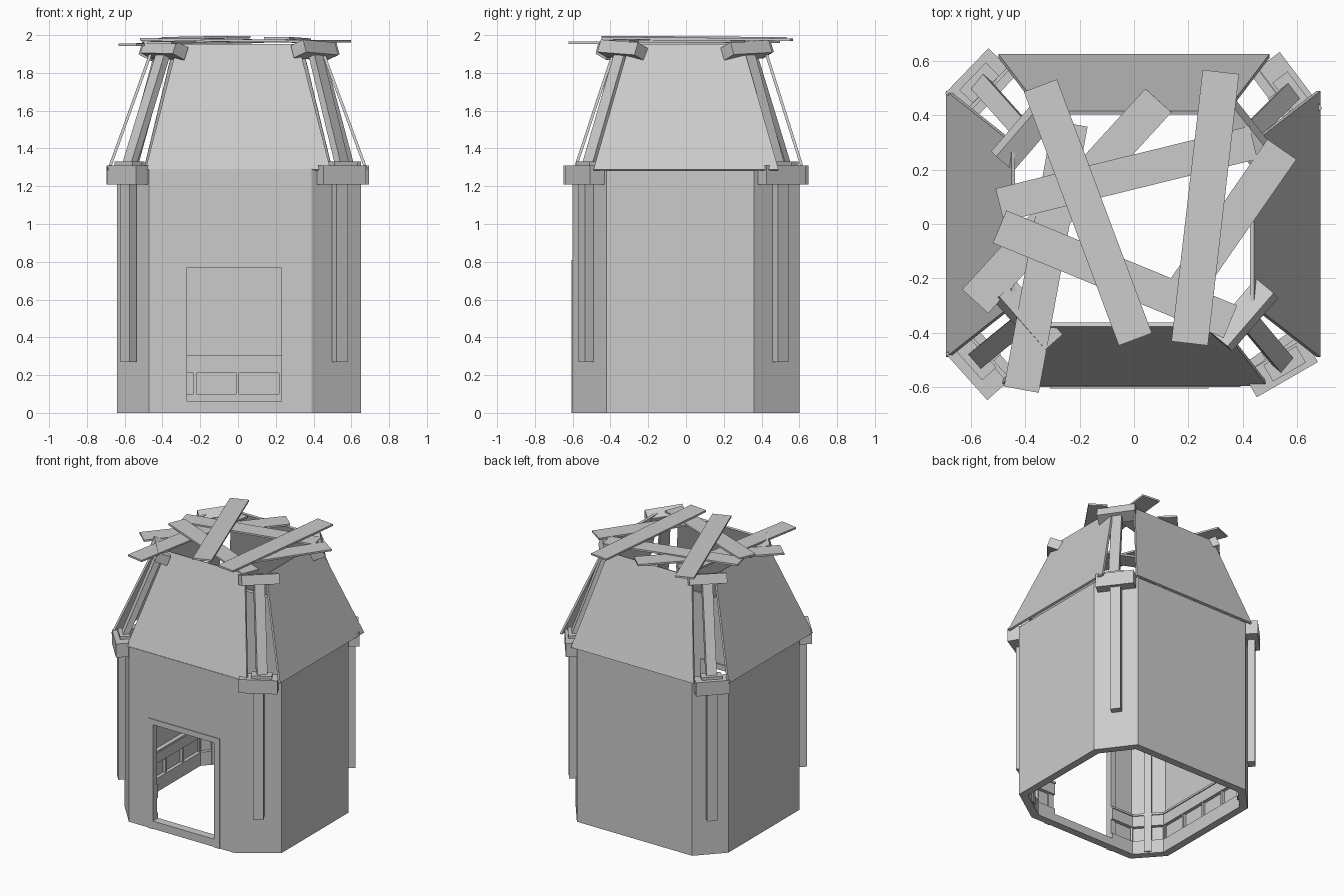
import bpy, bmesh
from math import radians, cos, sin, atan2
from mathutils import Vector, Matrix

if "Cube" in bpy.data.objects:
    bpy.data.objects.remove(bpy.data.objects["Cube"])


def make(name, bm):
    bmesh.ops.recalc_face_normals(bm, faces=bm.faces)
    me = bpy.data.meshes.new(name)
    bm.to_mesh(me)
    bm.free()
    ob = bpy.data.objects.new(name, me)
    bpy.context.collection.objects.link(ob)
    return ob


def box(name, size, loc, yaw=0.0, rot=None):
    r = rot.to_4x4() if rot else Matrix.Rotation(yaw, 4, 'Z')
    bm = bmesh.new()
    bmesh.ops.create_cube(bm, size=1, matrix=Matrix.Translation(loc) @ r @ Matrix.Diagonal((*size, 1)))
    return make(name, bm)


def inset(poly, d):
    """Offset a counter-clockwise polygon inward by d."""
    out = []
    for i, p in enumerate(poly):
        a = (p - poly[i - 1]).normalized()
        b = (poly[(i + 1) % len(poly)] - p).normalized()
        na, nb = Vector((-a.y, a.x)), Vector((-b.y, b.x))
        out.append(p + (na + nb) * (d / (1 + na.dot(nb))))
    return out


def ring(name, poly, d0, d1, z0, z1):
    """Closed wall band between two insets of the plan."""
    bm = bmesh.new()
    loops = []
    for d, z in ((d0, z0), (d0, z1), (d1, z1), (d1, z0)):
        loops.append([bm.verts.new((p.x, p.y, z)) for p in inset(poly, d)])
    n = len(poly)
    for k in range(4):
        a, b = loops[k], loops[(k + 1) % 4]
        for i in range(n):
            j = (i + 1) % n
            bm.faces.new((a[i], a[j], b[j], b[i]))
    return make(name, bm)


# plan of the tower, counter-clockwise from the front wall
plan = [Vector(p) for p in ((-.47, -.60), (.39, -.60), (.65, -.42), (.65, .36),
                            (.47, .60), (-.47, .60), (-.64, .42), (-.64, -.41))]

# walls and inner skirting, cut by the doorway
cutter = box("door_cutter", (.50, .30, .71), (-.02, -.60, .415))
cutter.hide_render = True
cutter.hide_viewport = False
cutter.display_type = 'WIRE'
bands = [ring("tower_wall", plan, 0, .03, 0, 1.29),
         ring("inner_lower_rail", plan, .028, .055, .0, .10),
         ring("inner_upper_rail", plan, .028, .055, .21, .29),
         ring("inner_rail_cap", plan, .028, .062, .29, .305)]
for ob in bands:
    m = ob.modifiers.new("doorway", 'BOOLEAN')
    m.operation = 'DIFFERENCE'
    m.object = cutter
    m.solver = 'EXACT'

# skirting stiles between the rails
inner = inset(plan, .038)
for i in range(1, 8):
    a, b = inner[i], inner[(i + 1) % 8]
    n = 4 if (b - a).length > .5 else 1
    yaw = atan2(b.y - a.y, b.x - a.x)
    for k in range(n + 1):
        p = a.lerp(b, k / n)
        box("inner_stile", (.015, .022, .12), (p.x, p.y, .155), yaw)

# door frame
box("door_jamb_left", (.04, .045, .81), (-.29, -.583, .405))
box("door_jamb_right", (.045, .045, .81), (.2525, -.583, .405))
box("door_lintel", (.50, .045, .04), (-.02, -.583, .79))
box("door_threshold", (.50, .045, .055), (-.02, -.583, .0325))

# corner posts, caps and leaning struts: cap xy, tangent angle, half length, strut foot, strut top
corners = [
    ((.54, -.53), 30, .13, (.555, -.515), (.405, -.335)),
    ((.575, .50), 127, .13, (.58, .485), (.415, .32)),
    ((-.58, .53), 226, .115, (-.57, .52), (-.40, .33)),
    ((-.58, -.53), -48, .115, (-.58, -.50), (-.39, -.345)),
]
for i, (c, deg, h, foot, top) in enumerate(corners):
    t = radians(deg)
    box("corner_post", (.07, .05, .95), (*c, .745), t)
    box("corner_cap", (2 * h, .10, .10), (*c, 1.26), t)
    box("strut_foot", (.14, .07, .03), (*foot, 1.315), t)
    mid = (plan[(2 * i + 1) % 8] + plan[(2 * i + 2) % 8]) / 2
    p = mid - Vector((sin(t), -cos(t))) * .045
    box("inner_post", (.05, .04, 1.27), (p.x, p.y, .645), t)
    lo, hi = Vector((*foot, 1.30)), Vector((*top, 1.92))
    zax = (hi - lo).normalized()
    out = Vector((top[0], top[1], 0)).normalized()
    xax = Vector((-out.y, out.x, 0))
    xax = (xax - zax * xax.dot(zax)).normalized()
    rot = Matrix((xax, zax.cross(xax), zax)).transposed()
    box("roof_strut", (.07, .04, (hi - lo).length), (lo + hi) / 2, rot=rot)
    box("strut_head", (.26, .09, .07), hi, rot=rot)

# leaning roof panels: outward angle, base distance, top distance, base and top half width
for name, deg, d0, d1, w0, w1 in (("front_roof_panel", -90, .59, .37, .49, .32),
                                  ("right_roof_panel", 0, .68, .435, .49, .30),
                                  ("back_roof_panel", 90, .62, .41, .50, .34),
                                  ("left_roof_panel", 180, .685, .445, .49, .30)):
    bm = bmesh.new()
    r = Matrix.Rotation(radians(deg), 3, 'Z')
    quad = ((d0, -w0, 1.285), (d0, w0, 1.285), (d1, w1, 1.95), (d1, -w1, 1.95))
    bm.faces.new([bm.verts.new(r @ Vector(q)) for q in quad])
    bm.normal_update()
    ob = make(name, bm)
    s = ob.modifiers.new("thickness", 'SOLIDIFY')
    s.thickness = .015
    s.offset = 0

# loose planks laid across the open top: ends and width
planks = [
    ((-.415, -.61, 1.960), (-.235, .37, 1.960), .13),
    ((-.585, -.285, 1.948), (.09, .455, 1.965), .13),
    ((.545, .275, 1.967), (.18, -.25, 1.967), .13),
    ((-.495, .07, 1.972), (.44, .30, 1.965), .125),
    ((-.495, -.01, 1.978), (.355, -.36, 1.968), .13),
    ((-.345, .51, 1.983), (.005, -.425, 1.990), .13),
    ((.32, .56, 1.976), (.205, -.44, 1.984), .135),
]
for a, b, w in planks:
    a, b = Vector(a), Vector(b)
    x = (b - a).normalized()
    y = Vector((0, 0, 1)).cross(x).normalized()
    rot = Matrix((x, y, x.cross(y))).transposed()
    box("roof_plank", ((b - a).length, w, .013), (a + b) / 2, rot=rot)
